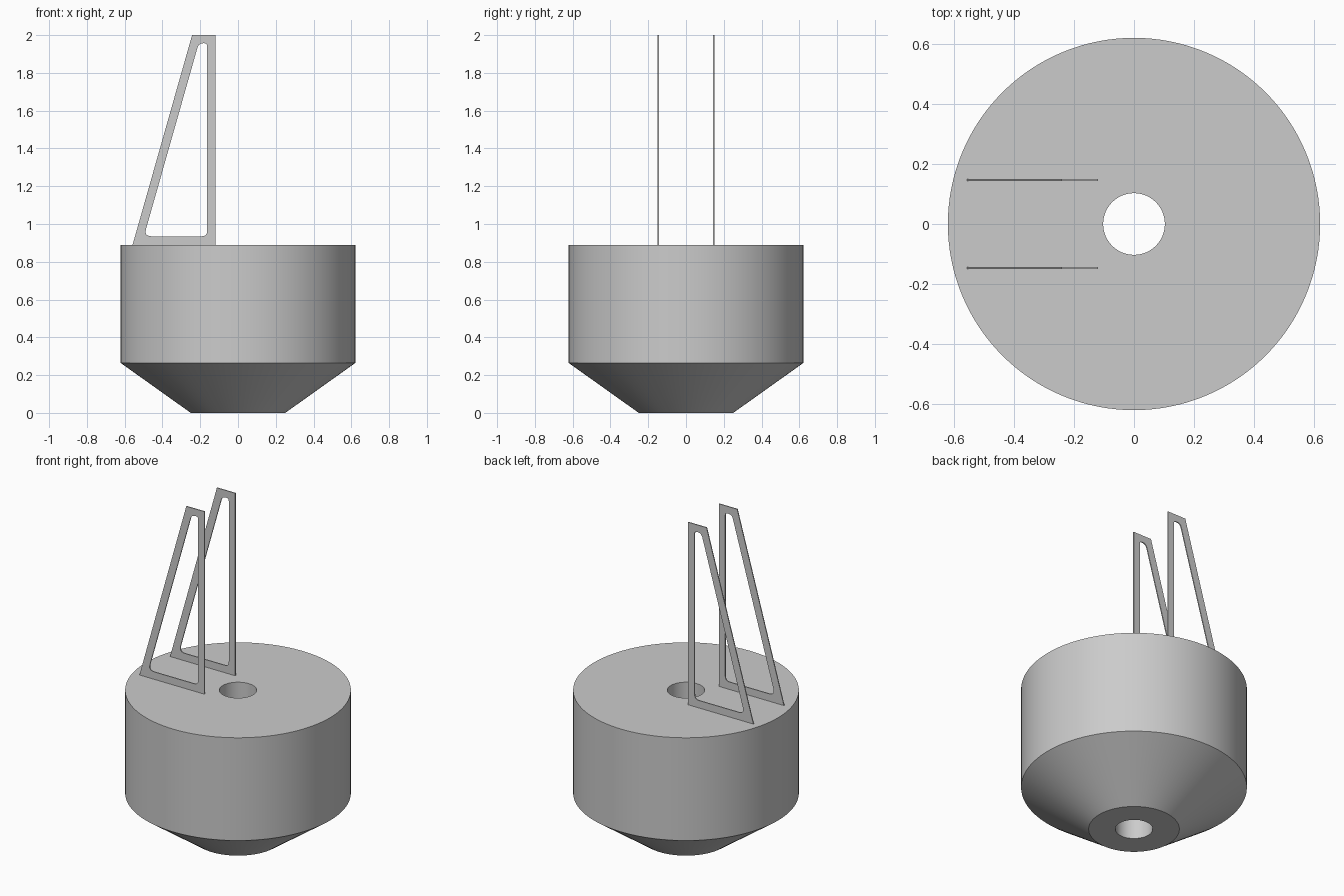
import bpy, bmesh, math
from mathutils import Vector

cube = bpy.data.objects.get("Cube")
if cube:
    bpy.data.objects.remove(cube, do_unlink=True)

grey = bpy.data.materials.new("plain_grey")
grey.use_nodes = True
grey.diffuse_color = (0.6, 0.6, 0.6, 1)
grey.node_tree.nodes["Principled BSDF"].inputs["Base Color"].default_value = (0.6, 0.6, 0.6, 1)


def add_object(name, mesh):
    obj = bpy.data.objects.new(name, mesh)
    bpy.context.collection.objects.link(obj)
    if not mesh.materials:
        mesh.materials.append(grey)
    return obj


def lathe(name, profile, steps=128):
    """Revolve a closed (radius, height) profile around z."""
    bm = bmesh.new()
    verts = [bm.verts.new((r, 0, z)) for r, z in profile]
    edges = [bm.edges.new((v, verts[i - 1])) for i, v in enumerate(verts)]
    bmesh.ops.spin(bm, geom=verts + edges, cent=(0, 0, 0), axis=(0, 0, 1),
                   angle=math.tau, steps=steps, use_duplicate=False)
    bmesh.ops.remove_doubles(bm, verts=bm.verts, dist=1e-4)
    bmesh.ops.recalc_face_normals(bm, faces=bm.faces)
    mesh = bpy.data.meshes.new(name)
    bm.to_mesh(mesh)
    bm.free()
    return add_object(name, mesh)


def rounded(corners, cuts, steps=6):
    """Round each corner of a polygon, starting the given distance from it."""
    points = []
    for i, (corner, cut) in enumerate(zip(corners, cuts)):
        p = Vector(corner)
        a = p + (Vector(corners[i - 1]) - p).normalized() * cut
        b = p + (Vector(corners[(i + 1) % len(corners)]) - p).normalized() * cut
        for s in range(steps + 1):
            t = s / steps
            points.append(a * (1 - t) ** 2 + p * 2 * t * (1 - t) + b * t ** 2)
    return points


def frame_plate(name, outline, window, thickness):
    """Flat upright plate with a window cut through it."""
    curve = bpy.data.curves.new(name, "CURVE")
    curve.dimensions = "2D"
    curve.fill_mode = "BOTH"
    curve.extrude = thickness / 2
    for loop in (outline, window):
        spline = curve.splines.new("POLY")
        spline.points.add(len(loop) - 1)
        for point, (x, z) in zip(spline.points, loop):
            point.co = (x, z, 0, 1)
        spline.use_cyclic_u = True
    helper = add_object(name + "_outline", curve)
    bpy.context.view_layer.update()
    graph = bpy.context.evaluated_depsgraph_get()
    mesh = bpy.data.meshes.new_from_object(helper.evaluated_get(graph))
    bpy.data.objects.remove(helper, do_unlink=True)
    for face in mesh.polygons:
        face.use_smooth = False
    obj = add_object(name, mesh)
    obj.rotation_euler.x = math.pi / 2
    return obj


# Drum with a tapered base and a bore right through the middle
body = lathe("body", [(0.103, 0), (0.25, 0), (0.622, 0.265), (0.622, 0.89), (0.103, 0.89)])
bpy.context.view_layer.objects.active = body
body.select_set(True)
bpy.ops.object.shade_smooth_by_angle(angle=math.radians(25))

# Pair of thin slanted frames standing on the drum
outline = [(-0.558, 0.89), (-0.12, 0.89), (-0.12, 2), (-0.243, 2)]
window = rounded([(-0.498, 0.935), (-0.163, 0.935), (-0.163, 1.957), (-0.208, 1.957)],
                 [0.04, 0.03, 0.015, 0.025])
for name, y in (("front_frame", -0.147), ("back_frame", 0.147)):
    frame_plate(name, outline, window, 0.006).location.y = y
